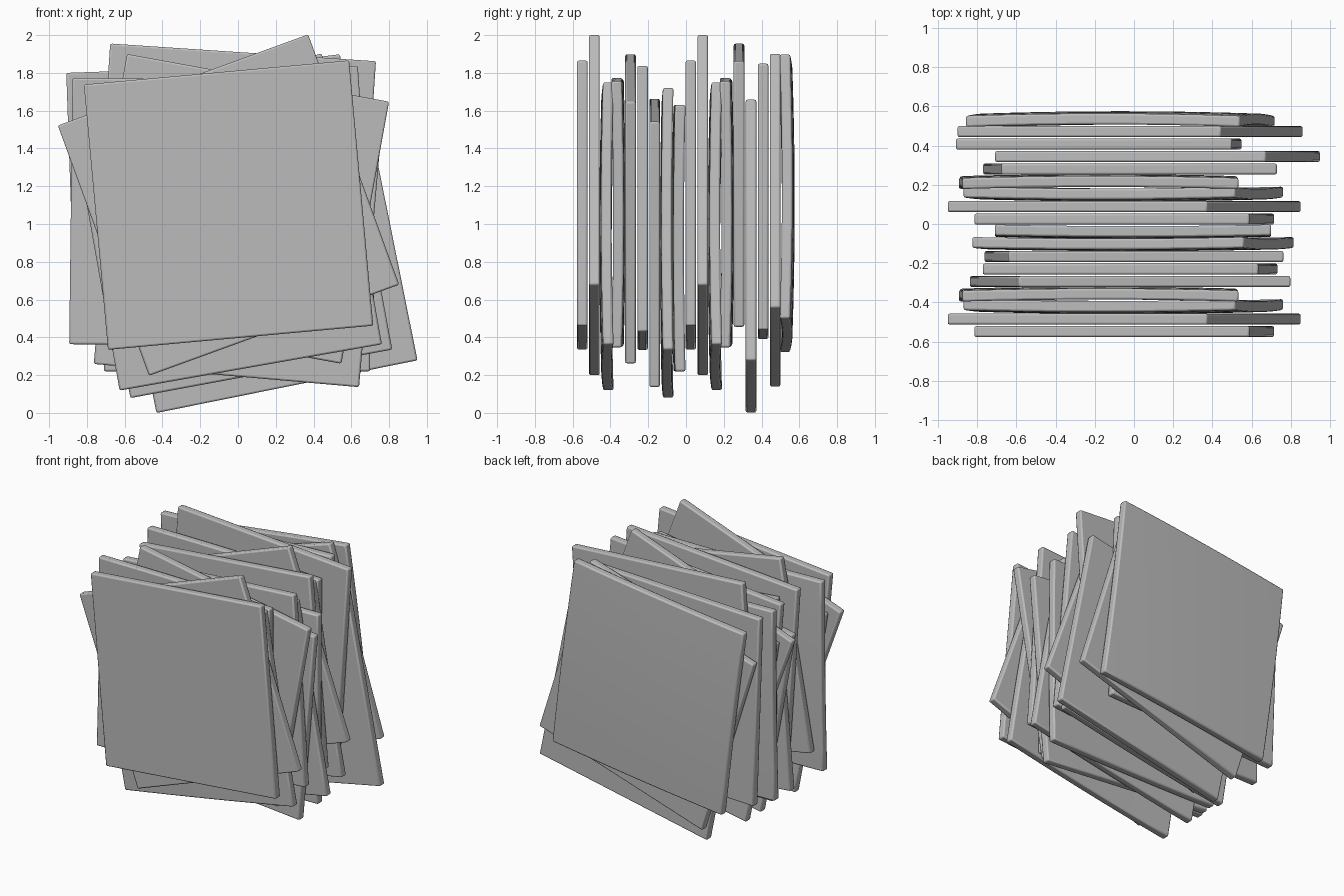
import bpy
import bmesh
from math import radians

cube = bpy.data.objects.get("Cube")
if cube:
    bpy.data.objects.remove(cube, do_unlink=True)

SIDE, THICK = 1.41, 0.056
FIRST_Y, STEP = -0.549, 0.0638

grey = bpy.data.materials.new("plain_grey")
grey.use_nodes = True
colour = (0.5, 0.5, 0.5, 1)
grey.diffuse_color = colour
grey.node_tree.nodes["Principled BSDF"].inputs["Base Color"].default_value = colour


def make_sheet(name, y, x, z, angle, bow):
    """Square upright sheet, turned in its own plane and slightly bowed."""
    bm = bmesh.new()
    bmesh.ops.create_cube(bm, size=1)
    face_edges = [e for e in bm.edges if abs(e.verts[0].co.y - e.verts[1].co.y) < 0.5]
    if bow:
        bmesh.ops.subdivide_edges(bm, edges=face_edges, cuts=7, use_grid_fill=True)
    for v in bm.verts:
        u, w = v.co.x * 2, v.co.z * 2
        v.co = (u * SIDE / 2, v.co.y * THICK + bow * (1 - u * u - w * w), w * SIDE / 2)
    mesh = bpy.data.meshes.new(name)
    bm.to_mesh(mesh)
    bm.free()
    mesh.materials.append(grey)
    obj = bpy.data.objects.new(name, mesh)
    bpy.context.collection.objects.link(obj)
    obj.location = (x, y, z)
    obj.rotation_euler.y = -radians(angle)
    # Softened rim
    bevel = obj.modifiers.new("rim", 'BEVEL')
    bevel.width = 0.01
    bevel.segments = 2
    bevel.limit_method = 'ANGLE'
    bpy.ops.object.select_all(action='DESELECT')
    obj.select_set(True)
    bpy.context.view_layer.objects.active = obj
    bpy.ops.object.shade_smooth_by_angle()


# Opening run of sheets: x, z, turn, bow
opening = [
    (-0.05, 1.10, 5.2, 0),
    (-0.05, 1.10, 20, 0),
    (-0.055, 0.935, 10, -0.01),
    (-0.18, 1.06, -0.7, 0.01),
]
# Sheets between the two runs
middle = [
    (-0.02, 1.08, -10.3, 0),
    (-0.02, 1.085, 4, 0),
    (0, 0.90, -5, 0),
    (-0.005, 0.90, 10.5, -0.008),
    (-0.005, 0.925, 0, -0.008),
]
# Sheets at the back
closing = [
    (-0.02, 1.205, -3.8, 0),
    (0.12, 0.83, 11.4, 0),
    (-0.18, 1.12, 2, 0),
    (-0.02, 1.02, 17.4, 0),
    (-0.07, 1.11, 7.3, 0.012),
]

# The opening run is repeated halfway through the stack
for i, sheet in enumerate(opening + middle + opening + closing):
    make_sheet(f"sheet_{i + 1:02d}", FIRST_Y + i * STEP, *sheet)
